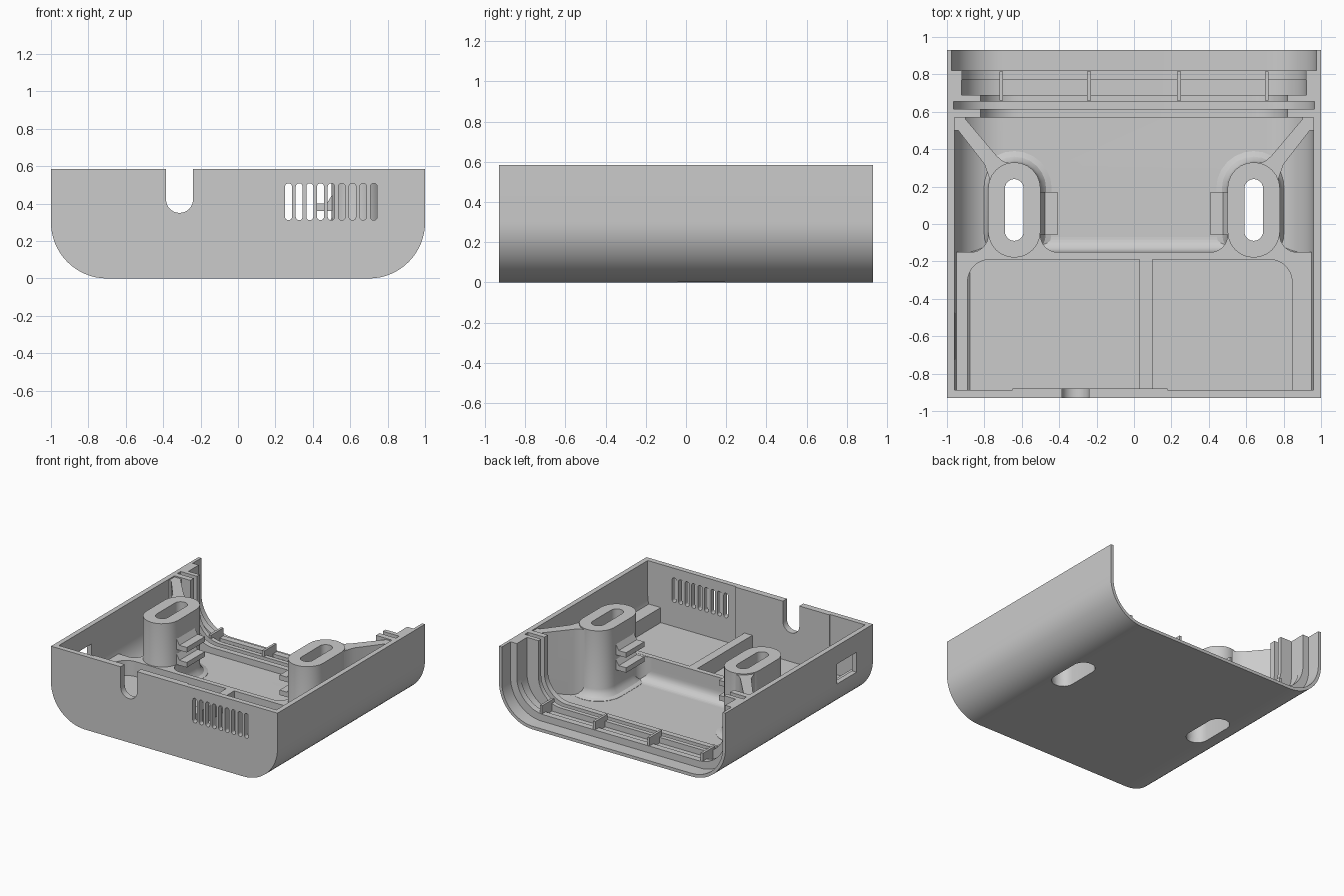
import bpy, bmesh
from math import sin, cos, pi

cube = bpy.data.objects.get("Cube")
if cube:
    bpy.data.objects.remove(cube, do_unlink=True)

grey = bpy.data.materials.new("light grey plastic")
grey.use_nodes = True
COLOUR = (0.6, 0.6, 0.6, 1)
grey.diffuse_color = COLOUR
grey.node_tree.nodes["Principled BSDF"].inputs["Base Color"].default_value = COLOUR

TOP, FRONT, BACK = 0.585, -0.93, 0.93


def finish(name, bm):
    bmesh.ops.recalc_face_normals(bm, faces=bm.faces)
    mesh = bpy.data.meshes.new(name)
    bm.to_mesh(mesh)
    bm.free()
    mesh.materials.append(grey)
    obj = bpy.data.objects.new(name, mesh)
    bpy.context.collection.objects.link(obj)
    return obj


def loft(name, rings):
    """Closed solid through rings of 3D points."""
    bm = bmesh.new()
    rows = [[bm.verts.new(p) for p in ring] for ring in rings]
    n = len(rows[0])
    for a, b in zip(rows, rows[1:]):
        for i in range(n):
            j = (i + 1) % n
            bm.faces.new((a[i], a[j], b[j], b[i]))
    bm.faces.new(rows[0])
    bm.faces.new(rows[-1])
    return finish(name, bm)


def prism(name, pts, axis, a, b):
    """Extrude a 2D outline along an axis from a to b."""
    place = {"x": lambda p, t: (t, p[0], p[1]),
             "y": lambda p, t: (p[0], t, p[1]),
             "z": lambda p, t: (p[0], p[1], t)}[axis]
    return loft(name, [[place(p, t) for p in pts] for t in (a, b)])


def box(name, x0, x1, y0, y1, z0, z1):
    return prism(name, [(x0, y0), (x1, y0), (x1, y1), (x0, y1)], "z", z0, z1)


def arc(cx, cy, r, start, end, n=12):
    return [(cx + r * cos(start + (end - start) * i / n),
             cy + r * sin(start + (end - start) * i / n)) for i in range(n + 1)]


def stadium(cx, low, high, r):
    """Upright slot outline; low and high are the arc centres."""
    return arc(cx, high, r, 0, pi) + arc(cx, low, r, pi, 2 * pi)


def trough(half, floor, r, top):
    """U-shaped outline with rounded lower corners."""
    return ([(-half, top)] + arc(r - half, floor + r, r, pi, 1.5 * pi, 16)
            + arc(half - r, floor + r, r, 1.5 * pi, 2 * pi, 16) + [(half, top)])


def boolean(obj, tools, op="DIFFERENCE"):
    for tool in tools:
        mod = obj.modifiers.new("cut", "BOOLEAN")
        mod.operation, mod.object, mod.solver = op, tool, "EXACT"
        bpy.context.view_layer.objects.active = obj
        bpy.ops.object.modifier_apply(modifier=mod.name)


cutters, parts = [], []


def cutter(obj):
    obj.hide_render = True
    cutters.append(obj)
    return obj


# Shell: rounded tray hollowed by steps that leave U-shaped ribs at the open back
shell = prism("shell", trough(1, 0, 0.3, TOP), "y", FRONT, BACK)
hollows = [(0.82, 0.10, 0.20, -0.888, 1.0),
           (0.96, 0.05, 0.26, -0.888, 0.57),
           (0.965, 0.045, 0.26, 0.615, 0.655),
           (0.92, 0.08, 0.24, 0.69, 0.83),
           (0.921, 0.055, 0.241, 0.69, 0.77),
           (0.975, 0.025, 0.275, 0.82, 1.0)]
boolean(shell, [cutter(prism("hollow_cutter", trough(h, f, r, 0.8), "y", a, b))
                for h, f, r, a, b in hollows])

# Thickened strip inside the front wall
pad = box("front_wall_pad", -0.65, 0.18, -0.892, -0.879, 0.11, TOP)

# Cable notch, vent slots and side port
notch = cutter(prism("notch_cutter", stadium(-0.3125, 0.4225, 0.8, 0.0725), "y", -1, -0.8))
vents = [cutter(prism("vent_cutter", stadium(0.27 + 0.057 * i, 0.33, 0.49, 0.0185),
                      "y", -1, -0.8)) for i in range(9)]
port = cutter(box("port_cutter", -1.1, -0.9, -0.725, -0.475, 0.28, 0.44))
boolean(shell, [notch, port] + vents)
boolean(pad, [notch])

# Screw slots: narrow above, wide counterbore below
wells = []
for s in (-1, 1):
    wells.append(cutter(prism("slot_cutter", stadium(s * 0.64, -0.04, 0.19, 0.05),
                              "z", -0.1, 0.8)))
    wells.append(cutter(prism("counterbore_cutter", stadium(s * 0.64, -0.04, 0.19, 0.085),
                              "z", -0.1, 0.5)))
boolean(shell, wells)

# Raised front platform with a filleted rear foot and two deep recesses
envelope = cutter(prism("envelope", trough(0.98, 0.02, 0.28, 0.7), "y", -0.9, 0.9))
side = ([(-0.89, 0.03), (-0.07, 0.03)]
        + arc(-0.07, 0.13, 0.08, 1.5 * pi, pi, 8) + [(-0.15, 0.24), (-0.89, 0.24)])
platform = prism("front_platform", side, "x", -0.99, 0.99)
recesses = []
for inner, outer in ((0.03, -0.89), (0.10, 0.845)):
    d = 1 if outer > 0 else -1
    corner = [(outer + d * (x - 0.12), y) for x, y in arc(0, -0.31, 0.12, 0, pi / 2)]
    pts = [(inner, -0.95), (outer, -0.95)] + corner + [(inner, -0.19)]
    recesses.append(cutter(prism("recess_cutter", pts, "z", 0.12, 0.5)))
boolean(platform, [envelope], "INTERSECT")
boolean(platform, recesses + wells)

parts += [shell, pad, platform]

# Posts with flared feet, corner fillets, diagonal webs and paired board clips
flare = [(0.06, 0.04), (0.06, 0.052), (0.03, 0.062), (0.01, 0.085), (0, 0.12), (0, TOP)]
web = [(0.76, 0.18), (0.64, 0.32), (0.70, 0.335), (0.735, 0.365), (0.90, 0.56),
       (0.90, 0.58), (0.97, 0.58), (0.96, 0.50), (0.94, 0.50), (0.80, 0.32), (0.775, 0.25)]
fillet = ([(0.41, -0.16)] + arc(0.41, -0.06, 0.09, -pi / 2, 0, 8)
          + arc(0.87, -0.06, 0.09, pi, 1.5 * pi, 8) + [(0.87, -0.16)])
for s, label in ((-1, "right"), (1, "left")):
    post = loft(label + "_post", [[(x, y, z) for x, y in
                stadium(s * 0.64, -0.04, 0.19, 0.14 + grow)] for grow, z in flare])
    rib = prism(label + "_web", [(s * x, y) for x, y in web], "z", 0.03, 0.575)
    foot = prism(label + "_corner_fillet", [(s * x, y) for x, y in fillet], "z", 0.03, 0.239)
    for part in (rib, foot):
        boolean(part, [envelope], "INTERSECT")
    for part in (post, rib, foot):
        boolean(part, wells)
    parts += [post, rib, foot]
    for z, level in ((0.24, "lower"), (0.36, "upper")):
        wedge = [(0.41, z), (0.51, z), (0.51, z + 0.1), (0.475, z + 0.04), (0.41, z + 0.04)]
        parts.append(prism(f"{label}_{level}_clip", [(s * x, h) for x, h in wedge],
                           "y", -0.06, 0.17))

# Low stops along the open back
for i, x in enumerate((-0.71, -0.24, 0.24, 0.71)):
    parts.append(box(f"back_stop_{i + 1}", x - 0.01, x + 0.01, 0.66, 0.815, 0.05, 0.145))

for tool in cutters:
    bpy.data.objects.remove(tool, do_unlink=True)

# Smooth curved walls, crisp edges
bpy.ops.object.select_all(action="DESELECT")
for part in parts:
    part.select_set(True)
bpy.context.view_layer.objects.active = shell
bpy.ops.object.shade_smooth_by_angle(angle=pi / 6)
